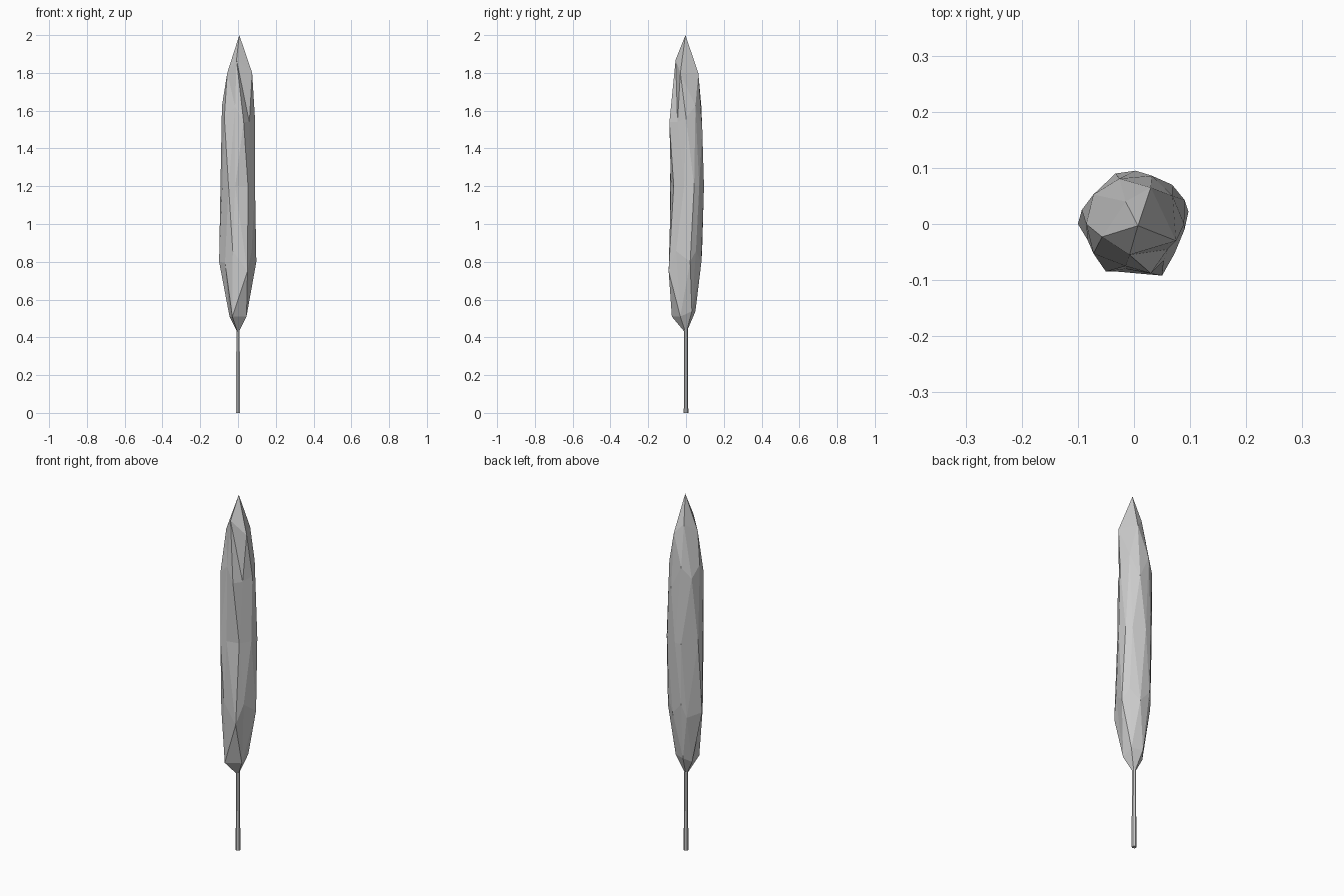
import bpy, bmesh, math
from mathutils import Vector

def finish(bm, name):
    mesh = bpy.data.meshes.new(name)
    bm.to_mesh(mesh)
    bm.free()
    obj = bpy.data.objects.new(name, mesh)
    bpy.context.collection.objects.link(obj)
    return obj

# Foliage: stretched low-poly icosphere
bm = bmesh.new()
bmesh.ops.create_icosphere(bm, subdivisions=2, radius=1)

def ring_order(v):
    angle = round(math.degrees(math.atan2(v.co.y, v.co.x))) % 360
    return (-round(v.co.z, 2), angle)

verts = sorted(bm.verts, key=ring_order)  # top to bottom, round each ring
for v in verts:
    v.co = Vector((v.co.x * 0.1, v.co.y * 0.1, 1.21 + v.co.z * 0.79))

# Irregular bumps pulled out of the regular shape
pulls = {
    0: (0.007, -0.003, 2.0),
    # shoulder below the tip
    1: (0.075, -0.03, 1.8), 2: (0.03, 0.065, 1.8), 3: (-0.015, 0.04, 1.85),
    4: (-0.057, -0.023, 1.8), 5: (-0.008, -0.055, 1.87),
    # upper body
    9: (-0.015, -0.075, 1.62), 10: (0.06, -0.045, 1.54),
    12: (0.032, 0.086, 1.5), 15: (0.03, -0.088, 1.54),
    # middle
    16: (0.09, 0.043, 1.2), 17: (0.068, 0.07, 1.2), 18: (0.003, 0.095, 1.2),
    19: (-0.033, 0.09, 1.2), 20: (-0.093, 0.025, 1.2),
    21: (-0.083, -0.028, 1.2), 22: (-0.05, -0.085, 1.2),
    23: (-0.015, -0.08, 1.2), 24: (0.053, -0.065, 1.2), 25: (0.09, -0.01, 1.2),
    # lower body
    28: (-0.1, 0.0, 0.8), 31: (0.097, 0.022, 0.8), 33: (-0.05, 0.065, 0.78),
    35: (0.05, -0.092, 0.75),
    # base
    38: (-0.045, 0.01, 0.51), 39: (-0.03, -0.075, 0.51), 40: (0.045, -0.03, 0.51),
}
for i, co in pulls.items():
    verts[i].co = Vector(co)
finish(bm, "foliage")

# Trunk
bm = bmesh.new()
bmesh.ops.create_cone(bm, cap_ends=True, segments=6, radius1=0.012, radius2=0.01, depth=0.5)
bmesh.ops.translate(bm, verts=bm.verts, vec=(0, 0, 0.25))
finish(bm, "trunk")
